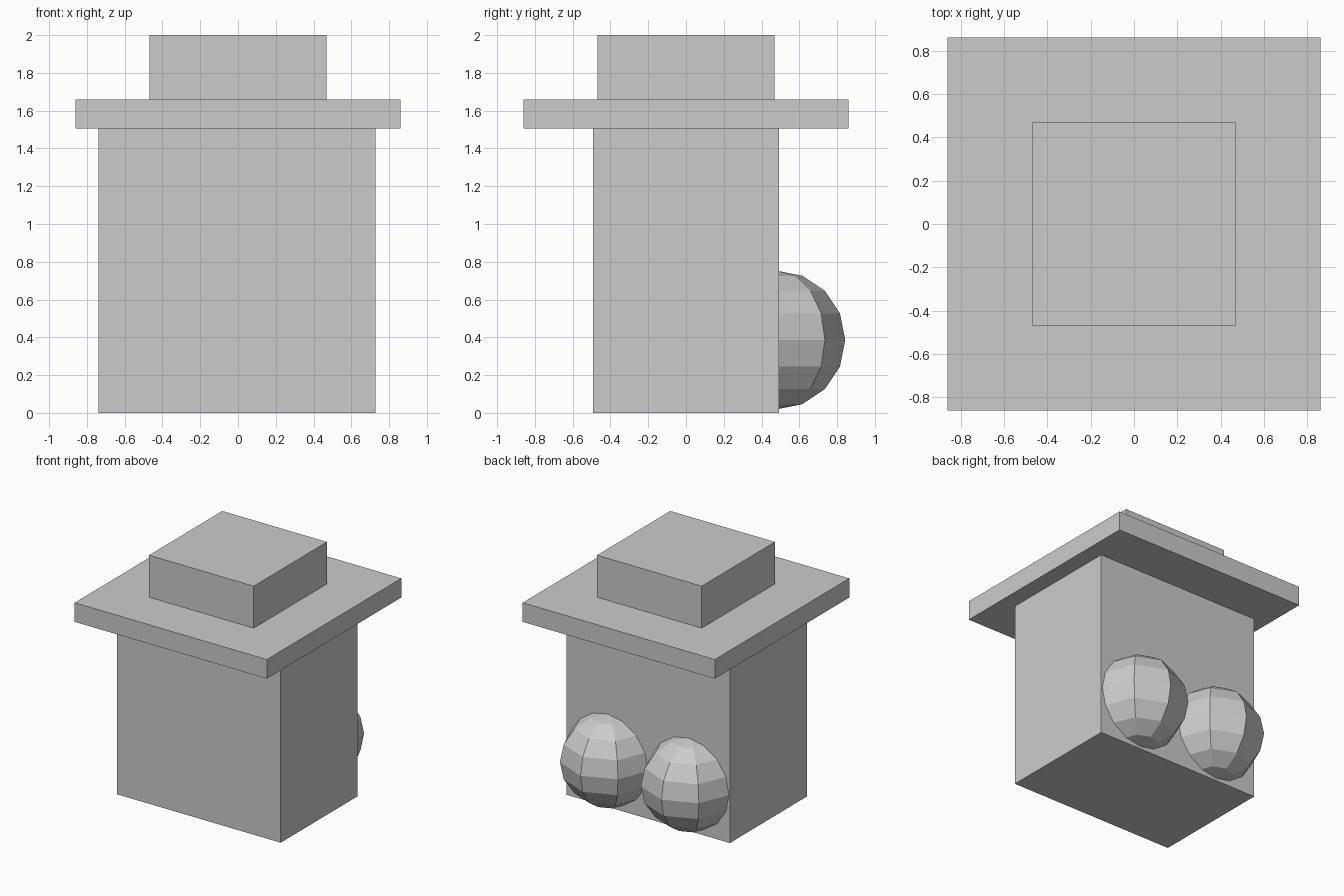
import bpy

# Remove the default object
cube = bpy.data.objects.get("Cube")
if cube:
    bpy.data.objects.remove(cube, do_unlink=True)

# Single flat colour
grey = bpy.data.materials.new("light_grey")
grey.use_nodes = True
colour = (0.6, 0.6, 0.6, 1)
grey.diffuse_color = colour
grey.node_tree.nodes["Principled BSDF"].inputs["Base Color"].default_value = colour


def finish(name):
    obj = bpy.context.object
    obj.name = name
    obj.data.materials.append(grey)
    return obj


def box(name, size, centre):
    bpy.ops.mesh.primitive_cube_add(size=1, location=centre)
    obj = finish(name)
    obj.scale = size
    bpy.ops.object.transform_apply(location=False, rotation=False, scale=True)
    return obj


# Body block, wide slab and smaller block on top
box("body", (1.466, 0.986, 1.505), (-0.005, 0, 0.7525))
box("brim", (1.722, 1.722, 0.155), (0, 0, 1.5825))
box("crown", (0.938, 0.938, 0.34), (0, 0, 1.83))

# Pair of low-poly spheres half sunk into the back
for name, x in (("left_ball", 0.355), ("right_ball", -0.37)):
    bpy.ops.mesh.primitive_uv_sphere_add(
        segments=8, ring_count=8, radius=0.368, location=(x, 0.475, 0.386))
    finish(name)
